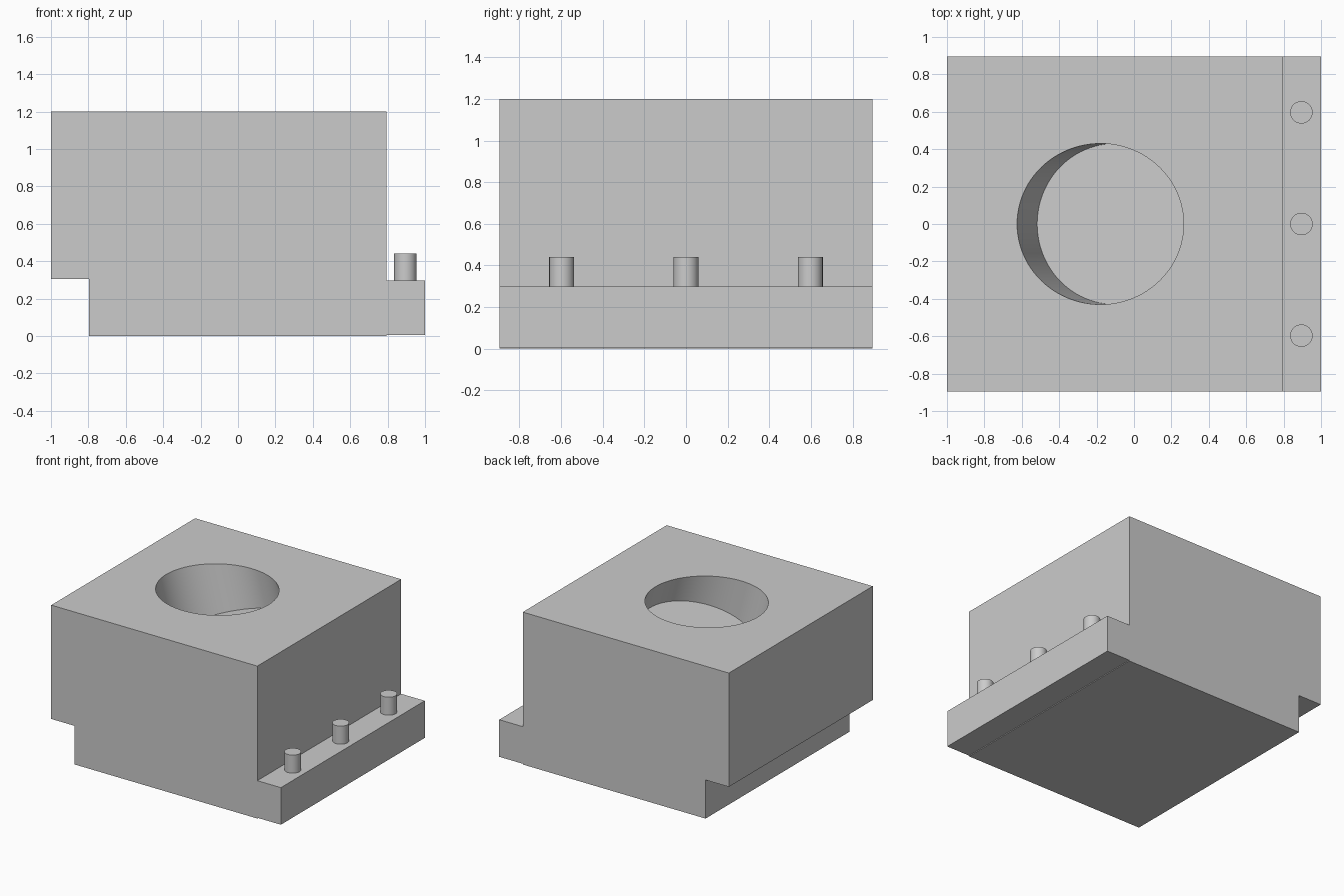
import bpy
import bmesh
from math import radians, sin, cos
from mathutils import Vector, Matrix

cube = bpy.data.objects.get("Cube")
if cube:
    bpy.data.objects.remove(cube, do_unlink=True)

HALF_DEPTH = 0.895
LEDGE_X = 0.795
LEDGE_TOP = 0.298

grey = bpy.data.materials.new("plain_grey")
grey.use_nodes = True
colour = (0.6, 0.6, 0.6, 1)
grey.diffuse_color = colour
grey.node_tree.nodes["Principled BSDF"].inputs["Base Color"].default_value = colour


def finish(name, bm):
    bmesh.ops.recalc_face_normals(bm, faces=bm.faces)
    mesh = bpy.data.meshes.new(name)
    bm.to_mesh(mesh)
    bm.free()
    mesh.materials.append(grey)
    obj = bpy.data.objects.new(name, mesh)
    bpy.context.collection.objects.link(obj)
    return obj


def extrude_profile(name, points):
    """Extrude an x-z outline from the front to the back."""
    bm = bmesh.new()
    face = bm.faces.new([bm.verts.new((x, -HALF_DEPTH, z)) for x, z in points])
    grown = bmesh.ops.extrude_face_region(bm, geom=[face])["geom"]
    verts = [v for v in grown if isinstance(v, bmesh.types.BMVert)]
    bmesh.ops.translate(bm, verts=verts, vec=(0, 2 * HALF_DEPTH, 0))
    return finish(name, bm)


def cylinder(name, radius, height, matrix, sides):
    bm = bmesh.new()
    bmesh.ops.create_cone(bm, cap_ends=True, segments=sides, radius1=radius,
                          radius2=radius, depth=height, matrix=matrix)
    return finish(name, bm)


def smooth(obj):
    bpy.ops.object.select_all(action='DESELECT')
    obj.select_set(True)
    bpy.context.view_layer.objects.active = obj
    bpy.ops.object.shade_smooth_by_angle(angle=radians(30))


# Main block with the notch under its right side
body = extrude_profile("body", [(-0.797, 0), (LEDGE_X, 0), (LEDGE_X, 1.2),
                                (-1, 1.2), (-1, 0.304), (-0.797, 0.304)])

# Tilted round pocket in the top
tilt = radians(15)
axis = Vector((-sin(tilt), 0, cos(tilt)))
mouth = Vector((-0.18, 0, 1.2))
centre = mouth + axis * 0.2
cutter = cylinder("pocket_cutter", 0.43, 1.0,
                  Matrix.Translation(centre) @ Matrix.Rotation(-tilt, 4, 'Y'), 96)
cutter.hide_render = True
cut = body.modifiers.new("pocket", 'BOOLEAN')
cut.operation = 'DIFFERENCE'
cut.solver = 'EXACT'
cut.object = cutter
bpy.ops.object.select_all(action='DESELECT')
body.select_set(True)
bpy.context.view_layer.objects.active = body
bpy.ops.object.modifier_apply(modifier=cut.name)
bpy.data.objects.remove(cutter, do_unlink=True)
smooth(body)

# Ledge along the left side
extrude_profile("ledge", [(LEDGE_X, 0.006), (1, 0.006), (1, LEDGE_TOP), (LEDGE_X, LEDGE_TOP)])

# Three pegs standing on the ledge
for name, y in (("front_peg", -0.597), ("middle_peg", 0), ("back_peg", 0.597)):
    height = 0.142
    peg = cylinder(name, 0.06, height,
                   Matrix.Translation((0.895, y, LEDGE_TOP + height / 2)), 48)
    smooth(peg)
